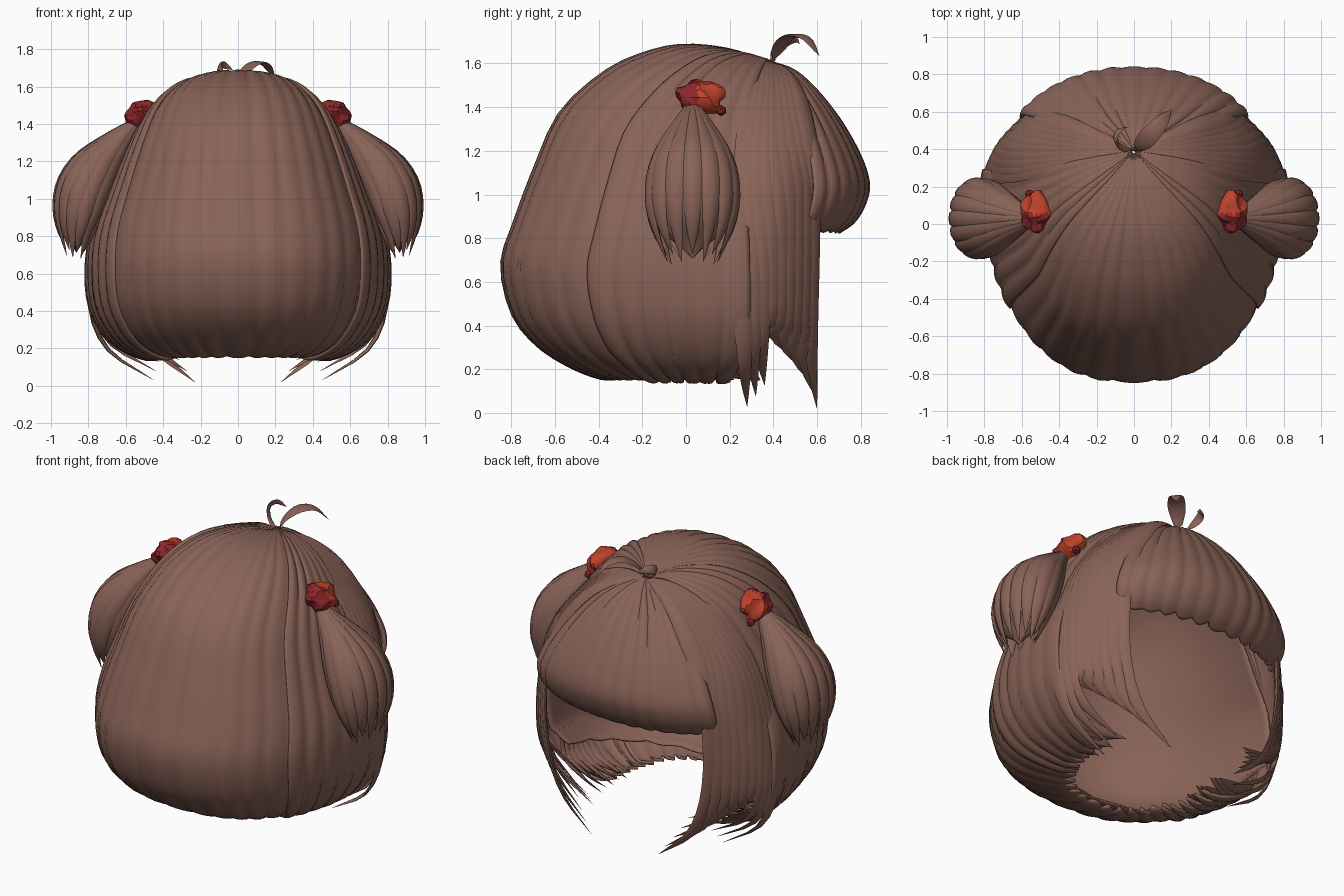
import bpy, bmesh, random
from math import sin, cos, pi, radians
from mathutils import Vector

random.seed(4)
cube = bpy.data.objects.get("Cube")
if cube:
    bpy.data.objects.remove(cube)


def material(name, rgb):
    m = bpy.data.materials.new(name)
    m.use_nodes = True
    m.diffuse_color = (*rgb, 1)
    m.node_tree.nodes["Principled BSDF"].inputs["Base Color"].default_value = (*rgb, 1)
    return m


BROWN = material("brown_hair", (0.25, 0.125, 0.095))
CRIMSON = material("crimson_cloth", (0.27, 0.02, 0.024))
VERMILION = material("vermilion_cloth", (0.52, 0.055, 0.025))
CENTRE = Vector((0, 0.15, 0.8))


def spline(pts, t):
    """Smooth curve through control points of any dimension."""
    f = min(max(t, 0), 1) * (len(pts) - 1)
    i = min(int(f), len(pts) - 2)
    f -= i
    b, c = Vector(pts[i]), Vector(pts[i + 1])
    a = Vector(pts[i - 1]) if i else b * 2 - c
    d = Vector(pts[i + 2]) if i + 2 < len(pts) else c * 2 - b
    return b + (c - a) * (f / 2) + (a * 2 - b * 5 + c * 4 - d) * (f * f / 2) \
        + (b * 3 - a - c * 3 + d) * (f ** 3 / 2)


def finish(name, bm, mats, mirror=False, thick=0, angle=40):
    me = bpy.data.meshes.new(name)
    bm.to_mesh(me)
    bm.free()
    ob = bpy.data.objects.new(name, me)
    bpy.context.collection.objects.link(ob)
    for m in mats:
        me.materials.append(m)
    bpy.ops.object.select_all(action='DESELECT')
    ob.select_set(True)
    bpy.context.view_layer.objects.active = ob
    bpy.ops.object.shade_smooth_by_angle(angle=radians(angle))
    if mirror:
        ob.modifiers.new("Mirror", 'MIRROR').use_mirror_merge = False
    if thick:
        s = ob.modifiers.new("Solidify", 'SOLIDIFY')
        s.thickness, s.offset = thick, -1
    return ob


def add_grid(bm, rows, closed=False):
    vs = [[bm.verts.new(p) for p in row] for row in rows]
    n = len(rows[0])
    faces = []
    for r, s in zip(vs, vs[1:]):
        for j in range(n if closed else n - 1):
            k = (j + 1) % n
            faces.append(bm.faces.new((r[j], r[k], s[k], s[j])))
    if closed:
        faces += [bm.faces.new(vs[0]), bm.faces.new(vs[-1])]
        bmesh.ops.recalc_face_normals(bm, faces=faces)


def sheet(name, rows, a0, a1, lobes, amp=0.011, offset=0, jag=0.04,
          mirror=False, thick=0.016, power=0.8, steps=36):
    """Layer of locks falling from the crown; each row is a half ellipse
    (z middle, y middle, z side, y side, half width)."""
    per = 6
    n = lobes * per
    bulge = [amp * random.uniform(0.5, 1.3) for _ in range(lobes + 1)]
    cut = [jag * random.uniform(0.4, 1.3) for _ in range(lobes + 1)]
    grid = []
    for i in range(steps + 1):
        line = []
        for j in range(n + 1):
            a = radians(a0 + (a1 - a0) * j / n)
            lobe = sin(pi * (j % per) / per)
            t = i / steps * (1 - cut[j // per] * (1 - lobe))
            zm, ym, zs, ys, rx = spline(rows, t)
            c, s = cos(a), sin(a)
            x = rx * abs(c) ** power * (1 if c > 0 else -1)
            p = Vector((x, ys + (ym - ys) * s, zs + (zm - zs) * s))
            push = (offset + bulge[j // per] * (lobe - 0.6)) * min(1, t * 4)
            line.append(p + (p - CENTRE).normalized() * push)
        grid.append(line)
    bm = bmesh.new()
    add_grid(bm, grid)
    return finish(name, bm, [BROWN], mirror, thick, 50)


def add_strand(bm, path, width, thick=0.018, steps=22, out=None):
    """Tapered lock with a lens-shaped section."""
    rows = []
    for i in range(steps + 1):
        t = i / steps
        p = spline(path, t)
        tan = (spline(path, t + 0.02) - spline(path, t - 0.02)).normalized()
        nor = out or Vector((p.x, p.y - 0.1, (p.z - 0.8) * 0.5))
        nor = (nor - tan * nor.dot(tan)).normalized()
        side = tan.cross(nor)
        w = width * min(1, 0.15 + 2.2 * t) * (1 - t ** 4) + 0.001
        h = thick * w / width
        rows.append([p + side * w * cos(k * pi / 4) + nor * h * sin(k * pi / 4)
                     for k in range(8)])
    add_grid(bm, rows, True)


# Back hair: central layer, overlapping side layers, smooth inner cap
back = [(1.61, 0.38, 1.61, 0.39, 0.01), (1.67, 0.2, 1.62, 0.36, 0.14),
        (1.69, 0.0, 1.57, 0.32, 0.30), (1.66, -0.17, 1.47, 0.28, 0.43),
        (1.57, -0.37, 1.32, 0.25, 0.54), (1.38, -0.58, 1.15, 0.23, 0.63),
        (1.12, -0.70, 0.95, 0.22, 0.72), (0.88, -0.79, 0.78, 0.22, 0.79),
        (0.68, -0.85, 0.6, 0.22, 0.81), (0.45, -0.80, 0.42, 0.22, 0.79),
        (0.3, -0.68, 0.27, 0.2, 0.71), (0.2, -0.52, 0.19, 0.18, 0.61),
        (0.15, -0.38, 0.14, 0.16, 0.47), (0.16, -0.32, 0.17, 0.15, 0.36)]
cap = back[:10] + [(0.3, -0.66, 0.36, 0.2, 0.76), (0.2, -0.5, 0.31, 0.19, 0.72),
                   (0.16, -0.36, 0.28, 0.18, 0.69)]
sheet("back_hair", back, 30, 150, 13, offset=-0.004, jag=0.07)
sheet("side_back_hair", back, -4, 39, 6, offset=0.008, jag=0.09, mirror=True)
sheet("inner_cap", cap, -4, 184, 10, amp=0, offset=-0.045, jag=0.02, thick=0.008)

# Fringe over the forehead
fringe = [(1.61, 0.40, 1.61, 0.39, 0.01), (1.57, 0.50, 1.56, 0.38, 0.16),
          (1.48, 0.60, 1.47, 0.38, 0.33), (1.34, 0.71, 1.33, 0.38, 0.48),
          (1.18, 0.80, 1.18, 0.38, 0.60), (1.05, 0.84, 1.05, 0.38, 0.67),
          (0.95, 0.82, 0.96, 0.38, 0.69), (0.87, 0.77, 0.89, 0.38, 0.67),
          (0.82, 0.70, 0.84, 0.36, 0.64)]
sheet("fringe", fringe, 153, 27, 13, jag=0.05, thick=0.02, power=0.95)

# Long locks framing the face
rear = [(0.02, 0.38, 1.61), (0.21, 0.335, 1.59), (0.41, 0.31, 1.47), (0.63, 0.28, 1.17),
        (0.76, 0.27, 0.8), (0.79, 0.265, 0.45), (0.70, 0.27, 0.2), (0.45, 0.28, 0.03)]
front = [(0.02, 0.41, 1.60), (0.18, 0.47, 1.56), (0.35, 0.53, 1.43), (0.53, 0.57, 1.14),
         (0.58, 0.57, 0.78), (0.55, 0.57, 0.45), (0.44, 0.58, 0.2), (0.23, 0.60, 0.02)]
bm = bmesh.new()
count = 9
for i in range(count):
    u = i / (count - 1)
    path = [Vector(a).lerp(Vector(b), u) for a, b in zip(rear, front)]
    for p in path[3:]:
        p.x += 0.04 * sin(pi * u)
    # rear tips hang low, then the hem rises and sweeps down to the front tip
    lift = 0.4 * u if u < 0.35 else 0.3 * (1 - u) / 0.65
    path[-1] += Vector((0, 0.08 * sin(pi * u) * (u > 0.35), lift))
    path[-2].z += lift * 0.6
    add_strand(bm, path, 0.062)
finish("face_locks", bm, [BROWN], mirror=True)

# Thin tips curling inwards along the lower sides
bm = bmesh.new()
for i in range(8):
    y = 0.22 - i * 0.04
    add_strand(bm, [(0.72, y, 0.4), (0.66, y + 0.02, 0.25), (0.52, y + 0.06, 0.18),
                    (0.34, y + 0.12, 0.15 + 0.02 * (i % 3))], 0.04, 0.01, 10)
finish("inner_tips", bm, [BROWN], mirror=True)

# Bunched side tails: ridged core with loose locks over it
core = [(0.55, 1.41, 0.03, 0.03), (0.66, 1.30, 0.08, 0.10), (0.77, 1.16, 0.13, 0.175),
        (0.83, 1.0, 0.14, 0.205), (0.86, 0.85, 0.11, 0.185), (0.87, 0.72, 0.05, 0.12)]


def tail_point(t, a, grow=1.0):
    x, z, rx, ry = spline(core, t)
    return Vector((x + rx * grow * cos(a), 0.03 + ry * grow * sin(a), z + 0.2 * rx * cos(a)))


bm = bmesh.new()
add_grid(bm, [[tail_point(i / 16, -j * pi / 32, (0.92 + 0.06 * sin(pi * (j % 4) / 4))
                          * (1 - max(0, i / 16 - 0.8) * 4.5))
               for j in range(64)] for i in range(17)], True)
for i in range(13):
    a = radians(-150 + 25 * i)
    path = [tail_point(k / 6, a, 0.98) for k in range(7)]
    path[-1].z -= 0.035 * (i % 2)
    p, x = path[3], spline(core, 0.5)
    out = Vector((p.x - x[0], (p.y - 0.03) * 0.6, 0.05))
    add_strand(bm, path, 0.052, 0.022, 16, out)
finish("side_tails", bm, [BROWN], mirror=True)

# Crumpled hair ties, two cloth colours split front to back
bm = bmesh.new()
bmesh.ops.create_icosphere(bm, subdivisions=3, radius=1)
for v in bm.verts:
    d = v.co.copy()
    fold = 1 + 0.09 * sin(7 * d.y + 4 * d.z) + 0.08 * sin(6 * d.z - 5 * d.x)
    v.co = Vector((0.525 + 0.076 * d.x * fold - 0.022 * d.z, 0.065 + 0.108 * d.y * fold,
                   1.445 + 0.082 * d.z * fold))
knot = bmesh.ops.create_icosphere(bm, subdivisions=1, radius=0.026)["verts"]
for v in knot:
    v.co += Vector((0.56, 0.16, 1.385))
for f in bm.faces:
    f.material_index = int(f.calc_center_median().y > 0.055)
for f in {f for v in knot for f in v.link_faces}:
    f.material_index = 0
finish("hair_ties", bm, [CRIMSON, VERMILION], mirror=True, angle=25)

# Two stray curls at the crown
bm = bmesh.new()
add_strand(bm, [(0.0, 0.39, 1.59), (0.03, 0.42, 1.67), (0.09, 0.48, 1.725),
                (0.15, 0.55, 1.715), (0.2, 0.61, 1.635)], 0.052, 0.008, 14, Vector((0.3, 0.3, 1)))
add_strand(bm, [(-0.01, 0.39, 1.59), (-0.07, 0.41, 1.65), (-0.10, 0.45, 1.70),
                (-0.08, 0.5, 1.715), (-0.03, 0.52, 1.69)], 0.03, 0.008, 14, Vector((-1, 0.3, 0.6)))
finish("crown_curls", bm, [BROWN])
